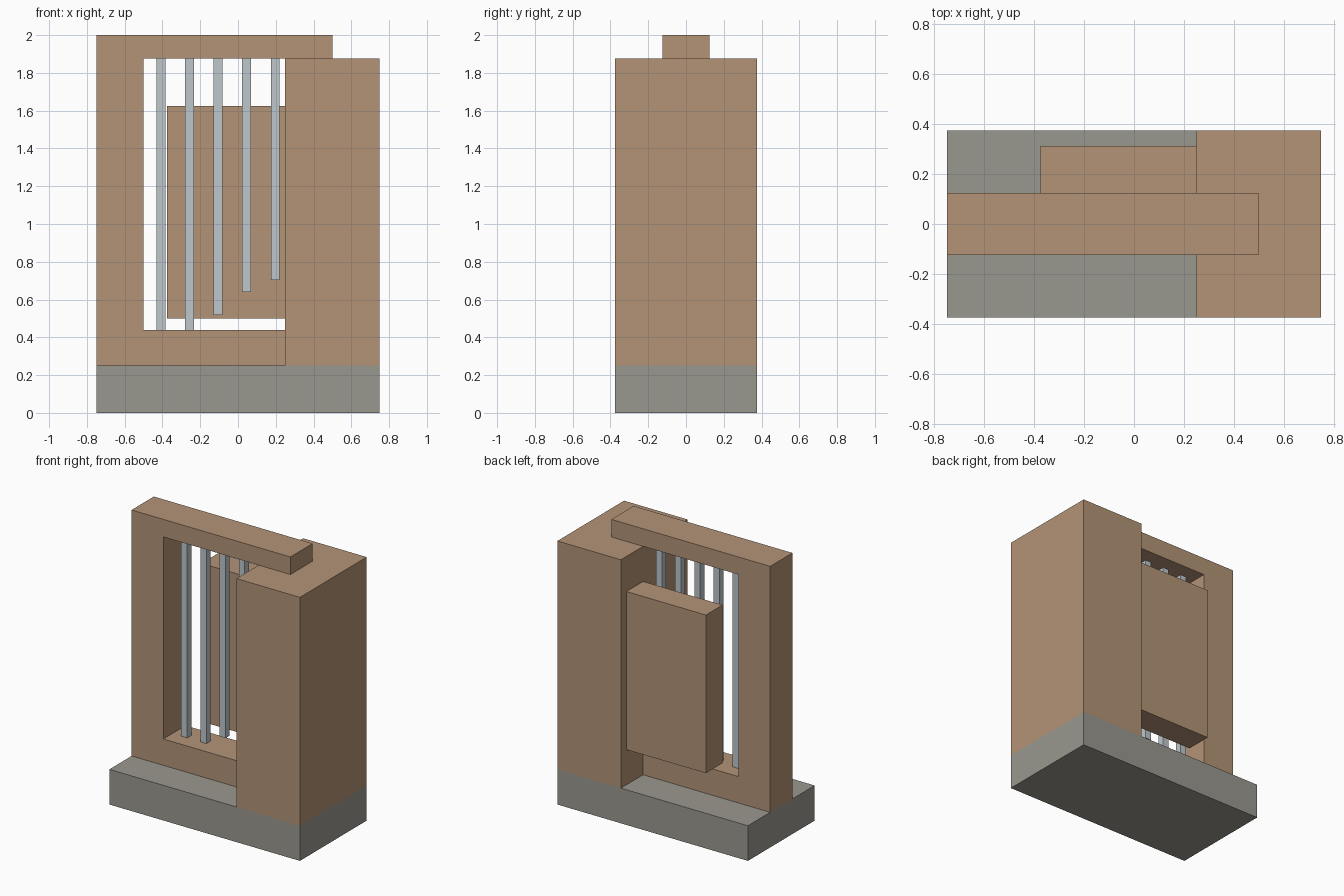
import bpy
import bmesh

if "Cube" in bpy.data.objects:
    bpy.data.objects.remove(bpy.data.objects["Cube"])


def srgb(r, g, b):
    f = lambda c: c / 12.92 if c <= 0.04045 else ((c + 0.055) / 1.055) ** 2.4
    return (f(r / 255), f(g / 255), f(b / 255), 1)


def material(name, *rgb):
    m = bpy.data.materials.new(name)
    m.diffuse_color = srgb(*rgb)
    m.use_nodes = True
    m.node_tree.nodes["Principled BSDF"].inputs["Base Color"].default_value = m.diffuse_color
    return m


TAN = material("tan_clay", 180, 148, 119)
STONE = material("grey_stone", 154, 152, 143)
STEEL = material("pale_steel", 191, 199, 204)


def prism(name, outline, y0, y1, mat):
    """Extrude an x-z outline from y0 to y1."""
    bm = bmesh.new()
    face = bm.faces.new([bm.verts.new((x, y0, z)) for x, z in outline])
    ext = bmesh.ops.extrude_face_region(bm, geom=[face])["geom"]
    verts = [v for v in ext if isinstance(v, bmesh.types.BMVert)]
    bmesh.ops.translate(bm, verts=verts, vec=(0, y1 - y0, 0))
    bmesh.ops.recalc_face_normals(bm, faces=bm.faces)
    mesh = bpy.data.meshes.new(name)
    bm.to_mesh(mesh)
    bm.free()
    mesh.materials.append(mat)
    obj = bpy.data.objects.new(name, mesh)
    bpy.context.collection.objects.link(obj)
    return obj


def box(name, x0, x1, y0, y1, z0, z1, mat):
    return prism(name, [(x0, z0), (x1, z0), (x1, z1), (x0, z1)], y0, y1, mat)


# Base slab and the thick pillar standing on it
box("base_slab", -0.75, 0.75, -0.375, 0.375, 0, 0.25, STONE)
box("pillar", 0.25, 0.75, -0.375, 0.375, 0.25, 1.875, TAN)

# C-shaped frame: sill, post and overhanging top beam in one piece
prism("frame", [(-0.75, 0.25), (0.25, 0.25), (0.25, 0.4375), (-0.5, 0.4375),
                (-0.5, 1.875), (0.5, 1.875), (0.5, 2), (-0.75, 2)],
      -0.125, 0.125, TAN)

# Raised panel behind the opening
box("back_panel", -0.375, 0.25, 0.125, 0.3125, 0.5, 1.625, TAN)

# Hanging bars, shorter toward the pillar
for i, bottom in enumerate((0.4375, 0.4375, 0.517, 0.64, 0.703)):
    x = -0.407 + 0.151 * i
    box(f"bar_{i + 1}", x - 0.0235, x + 0.0235, -0.0235, 0.0235, bottom, 1.875, STEEL)
